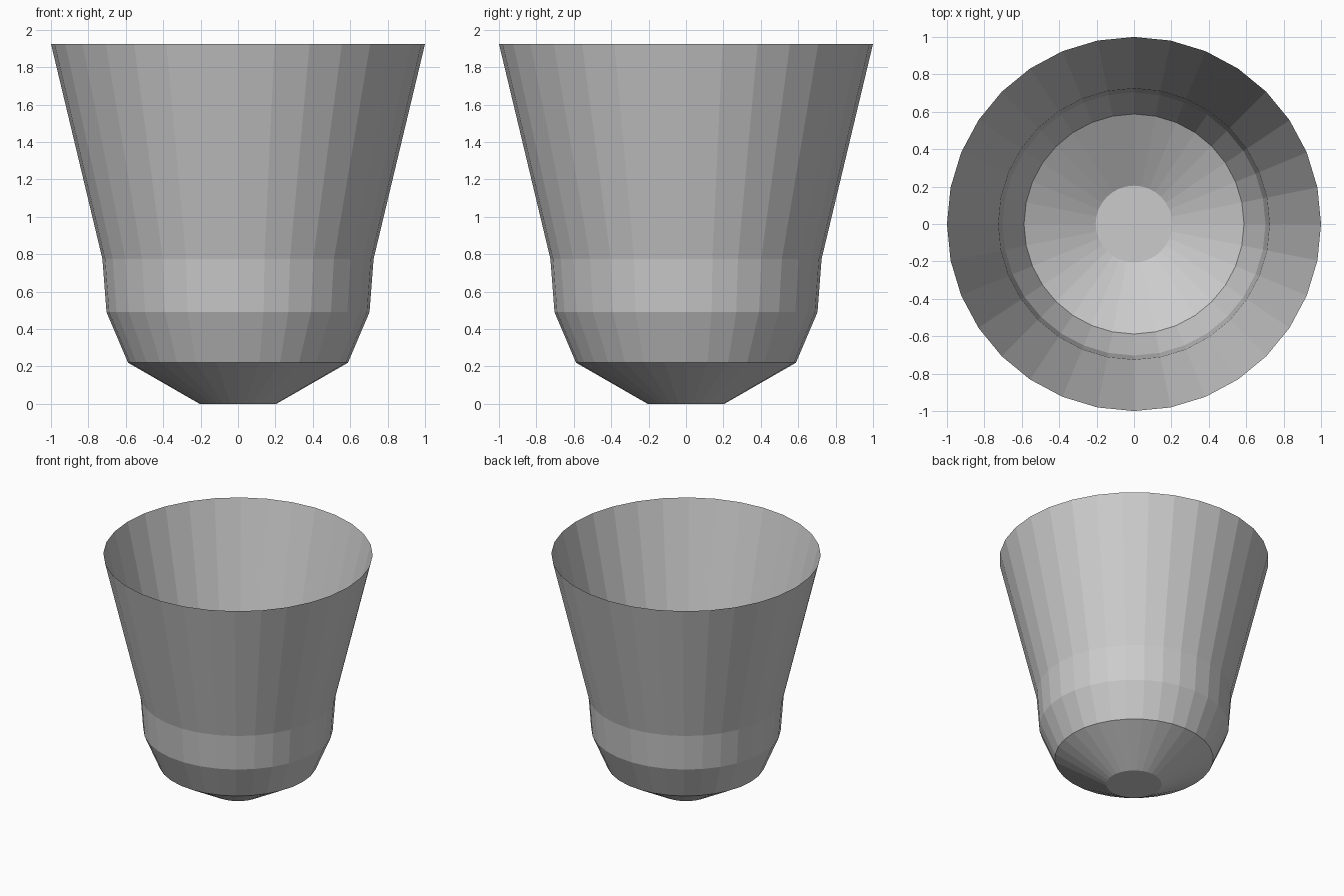
import bpy, bmesh
from math import cos, sin, tau

cube = bpy.data.objects.get("Cube")
if cube:
    bpy.data.objects.remove(cube, do_unlink=True)

# Single plain grey for the whole shell
grey = bpy.data.materials.new("plain_grey")
grey.use_nodes = True
colour = (0.6, 0.6, 0.6, 1)
grey.diffuse_color = colour
grey.node_tree.nodes["Principled BSDF"].inputs["Base Color"].default_value = colour

# Profile as (radius, height), from the flat base up to the open rim
profile = [(0.205, 0), (0.588, 0.22), (0.703, 0.49), (0.725, 0.775), (1, 1.925)]
SIDES = 32

bm = bmesh.new()
rings = [[bm.verts.new((r * cos(tau * i / SIDES), r * sin(tau * i / SIDES), z))
          for i in range(SIDES)] for r, z in profile]

# Flat base disc
bm.faces.new(reversed(rings[0]))

# Faceted walls, open at the top
for low, high in zip(rings, rings[1:]):
    for i in range(SIDES):
        j = (i + 1) % SIDES
        bm.faces.new((low[i], low[j], high[j], high[i]))

mesh = bpy.data.meshes.new("flared_cup")
bm.to_mesh(mesh)
bm.free()
mesh.materials.append(grey)
cup = bpy.data.objects.new("flared_cup", mesh)
bpy.context.collection.objects.link(cup)
